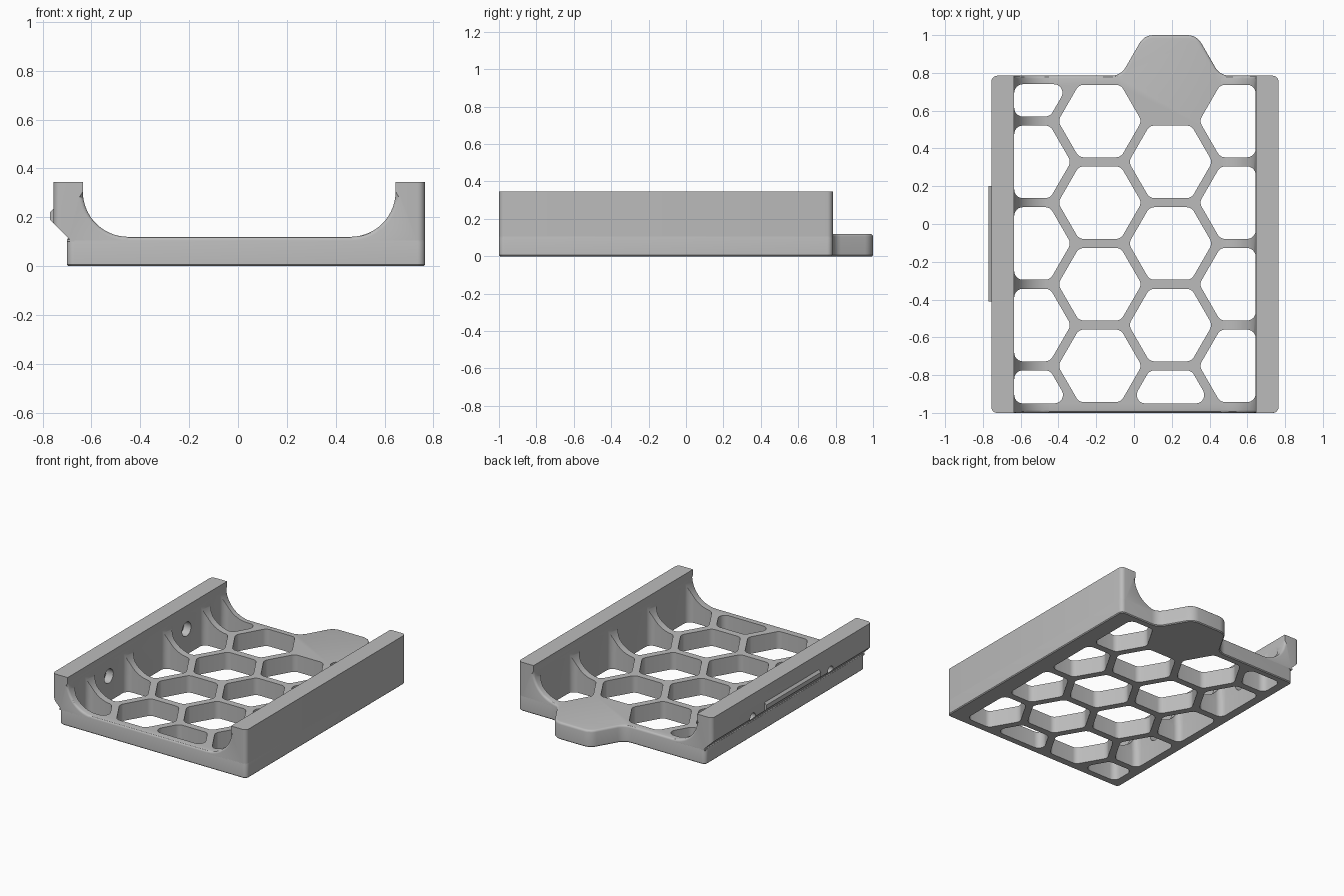
import bpy, bmesh, math
from mathutils import Vector

cube = bpy.data.objects.get("Cube")
if cube:
    bpy.data.objects.remove(cube, do_unlink=True)

grey = bpy.data.materials.new("plain grey")
grey.use_nodes = True
grey.diffuse_color = (0.5, 0.5, 0.5, 1)
grey.node_tree.nodes["Principled BSDF"].inputs["Base Color"].default_value = (0.5, 0.5, 0.5, 1)

LEN0, LEN1 = -1.0, 0.785      # tray ends along y
FLOOR, TOP = 0.12, 0.345      # floor and wall heights
FILLET = 0.185                # inner floor-to-wall radius


def rounded(points, radii, steps=6):
    """Replace polygon corners with arcs; a radius of 0 keeps the corner."""
    pts = [Vector(p) for p in points]
    if not isinstance(radii, list):
        radii = [radii] * len(pts)
    out = []
    for i, (p, r) in enumerate(zip(pts, radii)):
        a, b = pts[i - 1] - p, pts[(i + 1) % len(pts)] - p
        half = a.angle(b) / 2
        if r == 0:
            out.append(p)
            continue
        t = min(r / math.tan(half), 0.45 * min(a.length, b.length))
        r = t * math.tan(half)
        centre = p + (a.normalized() + b.normalized()).normalized() * (r / math.sin(half))
        start = p + a.normalized() * t - centre
        end = p + b.normalized() * t - centre
        a0 = math.atan2(start.y, start.x)
        sweep = math.atan2(start.x * end.y - start.y * end.x, start.dot(end))
        for k in range(steps + 1):
            ang = a0 + sweep * k / steps
            out.append(centre + Vector((math.cos(ang), math.sin(ang))) * r)
    return out


def clip(points, axis, limit, sign):
    """Keep the part of a polygon where sign * coordinate <= sign * limit."""
    out = []
    for i, p in enumerate(points):
        q = points[(i + 1) % len(points)]
        dp, dq = sign * (p[axis] - limit), sign * (q[axis] - limit)
        if dp <= 0:
            out.append(p)
        if dp * dq < 0:
            out.append(p.lerp(q, dp / (dp - dq)))
    return out


def prism(name, loops, lo, hi, axis, bevels=()):
    """Extrude outlines along an axis, then bevel edges picked by rules."""
    place = {"x": lambda p, w: (w, p[0], p[1]),
             "y": lambda p, w: (p[0], w, p[1]),
             "z": lambda p, w: (p[0], p[1], w)}[axis]
    bm = bmesh.new()
    for loop in loops:
        a = [bm.verts.new(place(p, lo)) for p in loop]
        b = [bm.verts.new(place(p, hi)) for p in loop]
        bm.faces.new(a)
        bm.faces.new(b)
        for i in range(len(a)):
            j = (i + 1) % len(a)
            bm.faces.new((a[i], a[j], b[j], b[i]))
    bmesh.ops.recalc_face_normals(bm, faces=bm.faces)
    for rule, offset, segments in bevels:
        edges = [e for e in bm.edges if all(rule(v.co) for v in e.verts)
                 and (axis != "y" or abs(e.verts[0].co.y - e.verts[1].co.y) < 0.1)]
        bmesh.ops.bevel(bm, geom=edges, offset=offset, segments=segments,
                        profile=0.5, affect='EDGES')
    mesh = bpy.data.meshes.new(name)
    bm.to_mesh(mesh)
    bm.free()
    mesh.materials.append(grey)
    obj = bpy.data.objects.new(name, mesh)
    bpy.context.collection.objects.link(obj)
    return obj


def cut(obj, cutter):
    mod = obj.modifiers.new("cut", 'BOOLEAN')
    mod.operation = 'DIFFERENCE'
    mod.solver = 'EXACT'
    mod.object = cutter
    bpy.context.view_layer.objects.active = obj
    bpy.ops.object.modifier_apply(modifier=mod.name)


# Base tray with the rounded tab at the back
outline = [(-0.70, LEN0), (0.765, LEN0), (0.765, LEN1), (0.456, LEN1), (0.332, 1.0),
           (0.054, 1.0), (-0.07, LEN1), (-0.70, LEN1)]
tray = prism("base_tray", [rounded(outline, [0.03] * 3 + [0.085] * 4 + [0.03])], 0, FLOOR, "z",
             [(lambda c: c.z > FLOOR - 1e-4, 0.015, 3), (lambda c: c.z < 1e-4, 0.006, 1)])


# Side walls with a concave fillet down to the floor
def wall(name, side, inner, outer, foot):
    cx, cz = inner - side * FILLET, FLOOR + FILLET
    arc = [(cx + side * FILLET * math.cos(t), cz - FILLET * math.sin(t))
           for t in [math.pi / 2 * k / 14 for k in range(15)]]
    profile = [(inner, TOP)] + arc + [(cx, 0.10)] + foot + [(outer, TOP)]
    return prism(name, [profile], LEN0, LEN1, "y", [
        (lambda c: abs(math.hypot(c.x - cx, c.z - cz) - FILLET) < 1e-4, 0.015, 3),
        (lambda c: abs(c.x - outer) < 1e-4, 0.03, 5)])


right_wall = wall("right_wall", -1, -0.635, -0.755,
                  [(-0.70, 0.10), (-0.70, 0.11), (-0.69, 0.11), (-0.755, 0.175)])
left_wall = wall("left_wall", 1, 0.645, 0.765, [(0.765, 0.10)])

# Catch ridge on the outside of the undercut wall
ridge = prism("catch_ridge", [[(-0.77, 0.22), (-0.77, 0.19), (-0.75, 0.17), (-0.75, 0.24)]],
              -0.41, 0.20, "y")

# Honeycomb openings, trimmed to the frame
PITCH, HALF = 0.432, 0.192
cells = []
for col in range(4):
    x = -0.555 + col * PITCH * math.cos(math.pi / 6)
    for row in range(5):
        y = (0.545 if col % 2 else 0.761) - row * PITCH
        if y < -1 or (col == 2 and row == 0):
            continue
        cell = [Vector((x, y)) + Vector((math.cos(k * math.pi / 3), math.sin(k * math.pi / 3)))
                * HALF / math.cos(math.pi / 6) for k in range(6)]
        for axis, limit, sign in ((0, -0.634, -1), (0, 0.644, 1), (1, -0.95, -1), (1, 0.74, 1)):
            cell = clip(cell, axis, limit, sign)
        cells.append(rounded(cell, 0.045))
honeycomb = prism("honeycomb_cutter", cells, -0.1, 0.6, "z")


# Stepped screw holes through the undercut wall
def circles(radius):
    return [[(y + radius * math.cos(k * math.tau / 24), 0.18 + radius * math.sin(k * math.tau / 24))
             for k in range(24)] for y in (0.33, -0.54)]


recess = prism("screw_recess_cutter", circles(0.05), -0.69, -0.5, "x")
bore = prism("screw_bore_cutter", circles(0.03), -0.85, -0.5, "x")

for part in (tray, right_wall, left_wall):
    cut(part, honeycomb)
for cutter in (recess, bore):
    cut(right_wall, cutter)
for cutter in (honeycomb, recess, bore):
    bpy.data.objects.remove(cutter, do_unlink=True)

# Smooth curved surfaces, crisp corners
for part in (tray, right_wall, left_wall, ridge):
    bpy.ops.object.select_all(action='DESELECT')
    part.select_set(True)
    bpy.context.view_layer.objects.active = part
    bpy.ops.object.shade_smooth_by_angle(angle=math.radians(30))
